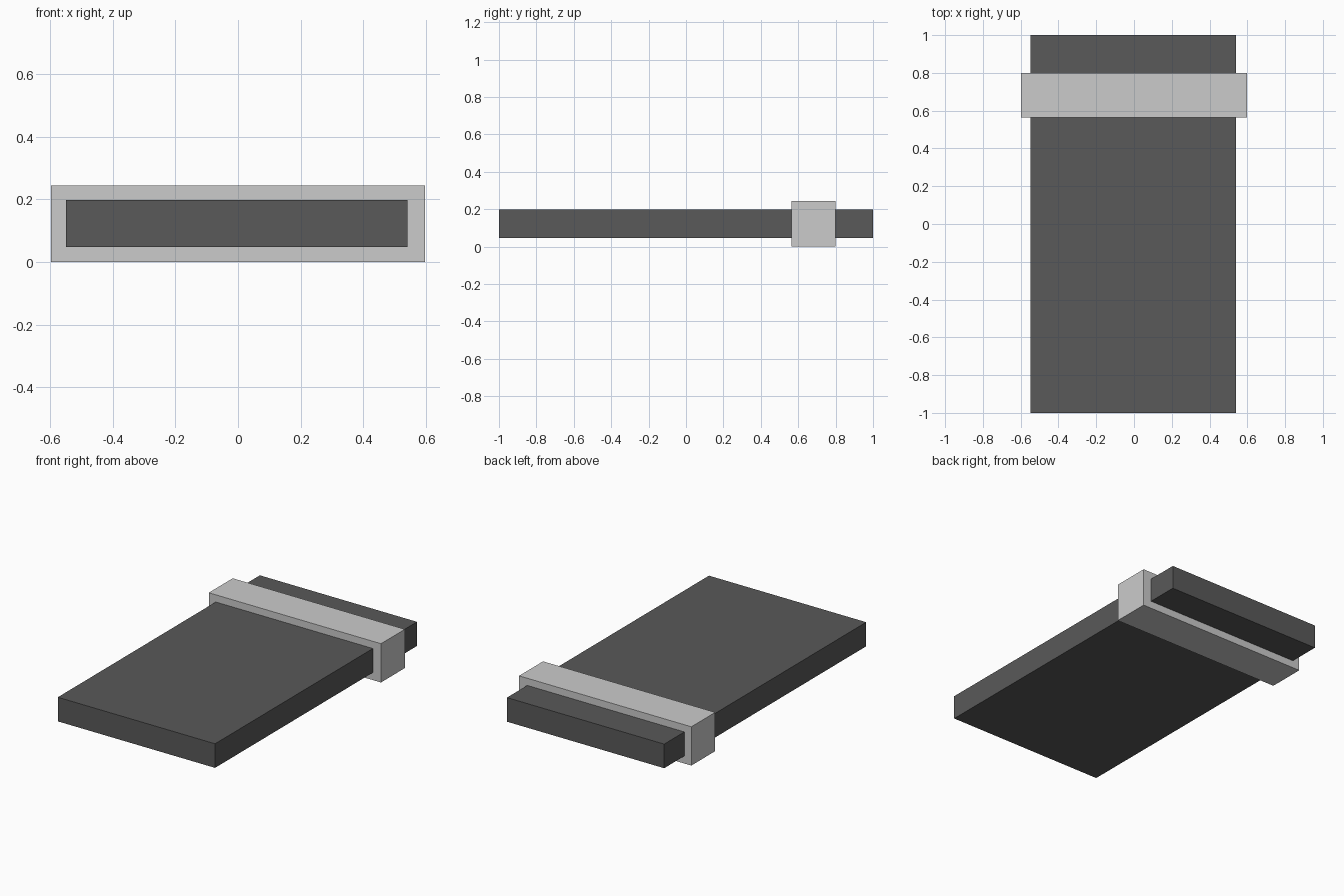
import bpy

if "Cube" in bpy.data.objects:
    bpy.data.objects.remove(bpy.data.objects["Cube"])


def box(name, x, y, z, color=None):
    """Axis-aligned box from (min, max) ranges."""
    spans = (x, y, z)
    bpy.ops.mesh.primitive_cube_add(size=1, location=[(a + b) / 2 for a, b in spans])
    ob = bpy.context.object
    ob.name = name
    ob.scale = [b - a for a, b in spans]
    bpy.ops.object.transform_apply(location=False, rotation=False, scale=True)
    if color:
        mat = bpy.data.materials.new(name + "_color")
        mat.diffuse_color = color
        mat.use_nodes = True
        mat.node_tree.nodes["Principled BSDF"].inputs["Base Color"].default_value = mat.diffuse_color
        ob.data.materials.append(mat)
    return ob


# Long dark slab, slightly raised
box("slab", (-0.549, 0.541), (-1.0, 1.0), (0.047, 0.198), (0.1, 0.1, 0.1, 1))

# Grey band around the slab near its back end
box("band", (-0.597, 0.597), (0.563, 0.80), (0.0, 0.243))
